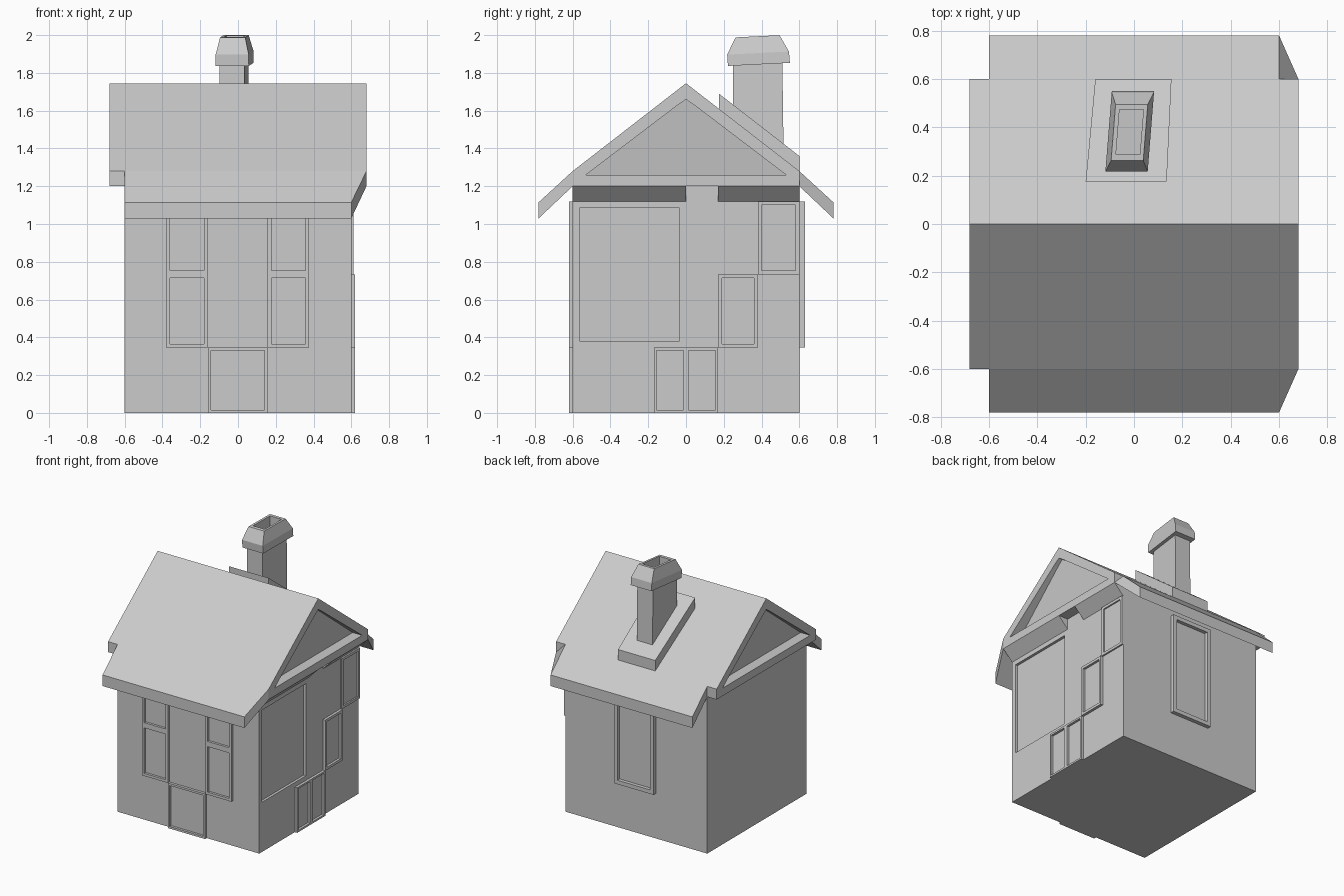
import bpy, bmesh

if "Cube" in bpy.data.objects:
    bpy.data.objects.remove(bpy.data.objects["Cube"])


def loft(name, rings):
    """Skin a series of equal-length point rings and cap both ends."""
    bm = bmesh.new()
    rows = [[bm.verts.new(p) for p in ring] for ring in rings]
    n = len(rows[0])
    for a, b in zip(rows, rows[1:]):
        for i in range(n):
            j = (i + 1) % n
            bm.faces.new((a[i], a[j], b[j], b[i]))
    bm.faces.new(rows[0])
    bm.faces.new(rows[-1])
    bmesh.ops.recalc_face_normals(bm, faces=bm.faces)
    me = bpy.data.meshes.new(name)
    bm.to_mesh(me)
    bm.free()
    ob = bpy.data.objects.new(name, me)
    bpy.context.collection.objects.link(ob)
    return ob


WALLS = {
    "front": lambda a, z, d: (a, -d, z),
    "back": lambda a, z, d: (a, d, z),
    "right": lambda a, z, d: (d, a, z),
}


def panel(name, wall, outer, inner, d0, d1, depth):
    """Block with a recessed rectangle; rects are (a0, a1, z0, z1)."""
    def ring(r, d):
        a0, a1, z0, z1 = r
        return [WALLS[wall](a, z, d) for a, z in ((a0, z0), (a1, z0), (a1, z1), (a0, z1))]
    return loft(name, [ring(outer, d0), ring(outer, d1), ring(inner, d1), ring(inner, d1 - depth)])


def window(name, wall, a0, a1, z0, z1, rim=0.02, out=0.02):
    inner = (a0 + rim, a1 - rim, z0 + rim, z1 - rim)
    return panel(name, wall, (a0, a1, z0, z1), inner, 0.58, 0.6 + out, out * 0.9)


# House walls with the large recessed window on the right
panel("house_body", "right", (-0.6, 0.6, 0, 1.2), (-0.565, -0.035, 0.38, 1.085), -0.6, 0.6, 0.02)

# Front door and stacked front windows
window("front_door", "front", -0.16, 0.155, 0, 0.345, 0.016)
for side, a in (("left", -0.38), ("right", 0.157)):
    window(f"front_window_{side}_lower", "front", a, a + 0.22, 0.345, 0.733)
    window(f"front_window_{side}_upper", "front", a, a + 0.22, 0.733, 1.12)

# Right double door and stair windows
window("side_door_a", "right", -0.17, 0.0, 0, 0.345, 0.014)
window("side_door_b", "right", 0.0, 0.17, 0, 0.345, 0.014)
window("stair_window_lower", "right", 0.17, 0.38, 0.345, 0.733)
window("stair_window_upper", "right", 0.38, 0.6, 0.733, 1.12, 0.02, 0.012)

# Back window
window("back_window", "back", -0.165, 0.17, 0.345, 1.12, 0.03, 0.03)

# Gabled roof with sunken gable triangles
outer = [(-0.6, 1.2), (0.6, 1.2), (0.6, 1.28), (0, 1.745), (-0.6, 1.28)]
inner = [(-0.53, 1.26), (0.53, 1.26), (0.05, 1.625), (0, 1.66), (-0.05, 1.625)]


def gable_end(s):
    rim = [(s * 0.68, y, z) for y, z in outer]
    lip = [(s * 0.68, y, z) for y, z in inner]
    floor = [(s * (0.60 + 0.05 * (z - 1.26) / 0.4), y, z) for y, z in inner]
    return [rim, lip, floor]


loft("roof_gable", gable_end(-1)[::-1] + gable_end(1))

# Eaves: the right corners taper back to the wall
for name, s, top_x in (("front_eave", -1, 0.68), ("back_eave", 1, 0.6)):
    near = [(-0.6, s * 0.6, 1.2), (0.68, s * 0.6, 1.2), (top_x, s * 0.6, 1.28), (-0.6, s * 0.6, 1.28)]
    far = [(-0.6, s * 0.78, 1.03), (0.6, s * 0.78, 1.03), (0.6, s * 0.78, 1.115), (-0.6, s * 0.78, 1.115)]
    loft(name, [near, far])

# Sloped soffit under the right gable
for i, (y0, y1) in enumerate(((-0.6, 0.0), (0.17, 0.6))):
    loft(f"soffit_{i}", [[(0.59, y, 1.12), (0.6, y, 1.12), (0.68, y, 1.2), (0.59, y, 1.2)] for y in (y0, y1)])


# Chimney base plate, lying on the back slope
def roof_z(y):
    return 1.745 - 0.775 * y


plan = [(-0.2, 0.175), (0.135, 0.175), (0.155, 0.6), (-0.16, 0.6)]
loft("chimney_base", [[(x, y, roof_z(y) + h) for x, y in plan] for h in (-0.02, 0.08)])


# Chimney stem and hollow tapered cap, slightly skewed
def skew_ring(z, x0, x1, y0, y1):
    pts = ((x0, y0), (x1, y0), (x1, y1), (x0, y1))
    return [(x + 0.08 * (y - 0.385), y, z + 0.05 * (y - 0.385)) for x, y in pts]


loft("chimney_stem", [skew_ring(1.35, -0.088, 0.045, 0.25, 0.517), skew_ring(1.86, -0.088, 0.045, 0.25, 0.51)])
loft("chimney_cap", [
    skew_ring(1.845, -0.105, 0.07, 0.222, 0.55),
    skew_ring(1.905, -0.105, 0.07, 0.218, 0.545),
    skew_ring(1.994, -0.085, 0.048, 0.262, 0.495),
    skew_ring(1.994, -0.067, 0.032, 0.288, 0.473),
    skew_ring(1.89, -0.067, 0.032, 0.288, 0.473),
])
